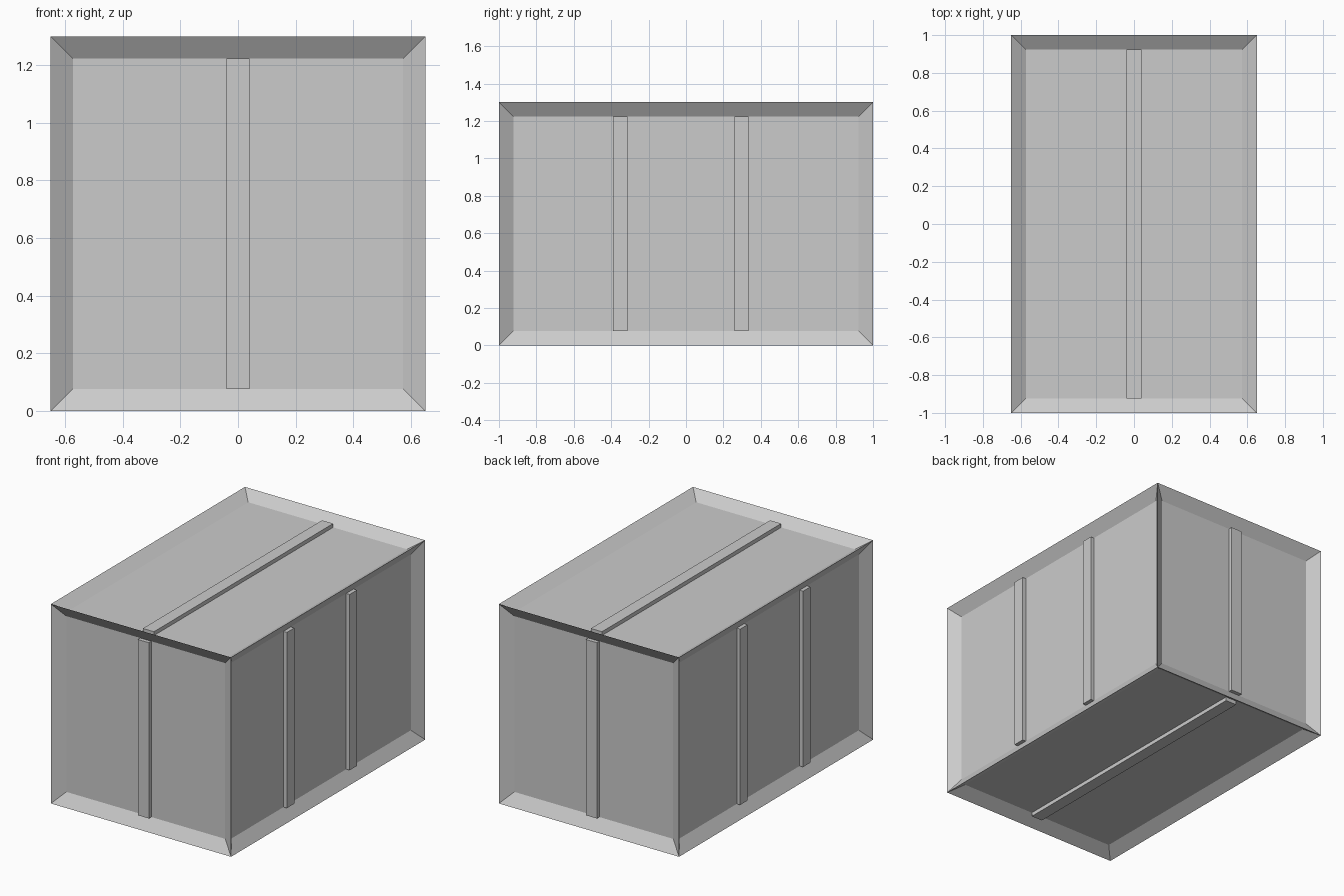
import bpy, bmesh
from mathutils import Matrix

if "Cube" in bpy.data.objects:
    bpy.data.objects.remove(bpy.data.objects["Cube"])

W, L, H = 1.3, 2.0, 1.3      # overall size
RIM = 0.077                  # width of the raised edge frame
DEPTH, RIB_IN = 0.05, 0.025  # recess of panels and of rib faces


def box(name, lo, hi):
    """Axis-aligned box from its low and high corners."""
    bm = bmesh.new()
    size = [b - a for a, b in zip(lo, hi)]
    mid = [(a + b) / 2 for a, b in zip(lo, hi)]
    bmesh.ops.create_cube(bm, size=1, matrix=Matrix.Translation(mid) @ Matrix.Diagonal((*size, 1)))
    mesh = bpy.data.meshes.new(name)
    bm.to_mesh(mesh)
    bm.free()
    ob = bpy.data.objects.new(name, mesh)
    bpy.context.collection.objects.link(ob)
    return ob


# crate body: every face inset to a recessed panel inside a frame
body = box("crate_body", (-W/2, -L/2, 0), (W/2, L/2, H))
bm = bmesh.new()
bm.from_mesh(body.data)
bmesh.ops.inset_individual(bm, faces=bm.faces[:], thickness=RIM, depth=-DEPTH,
                           use_even_offset=True)
bm.to_mesh(body.data)
bm.free()


def span(half, s):
    """Range between panel and rib face on the side given by sign s."""
    return sorted((s * (half - DEPTH), s * (half - RIB_IN)))


hw = 0.04
for s, end, side, cap in ((-1, "front", "left", "bottom"), (1, "back", "right", "top")):
    # upright rib on each end
    a, b = span(L/2, s)
    box(end + "_rib", (-hw, a, RIM), (hw, b, H - RIM))
    # lengthwise rib on top and bottom
    a, b = span(H/2, s)
    box(cap + "_rib", (-hw, -L/2 + RIM, H/2 + a), (hw, L/2 - RIM, H/2 + b))
    # two upright ribs on each long side
    a, b = span(W/2, s)
    for i, y in enumerate((-0.351, 0.296)):
        box(f"{side}_rib_{i + 1}", (a, y - 0.038, RIM), (b, y + 0.038, H - RIM))
